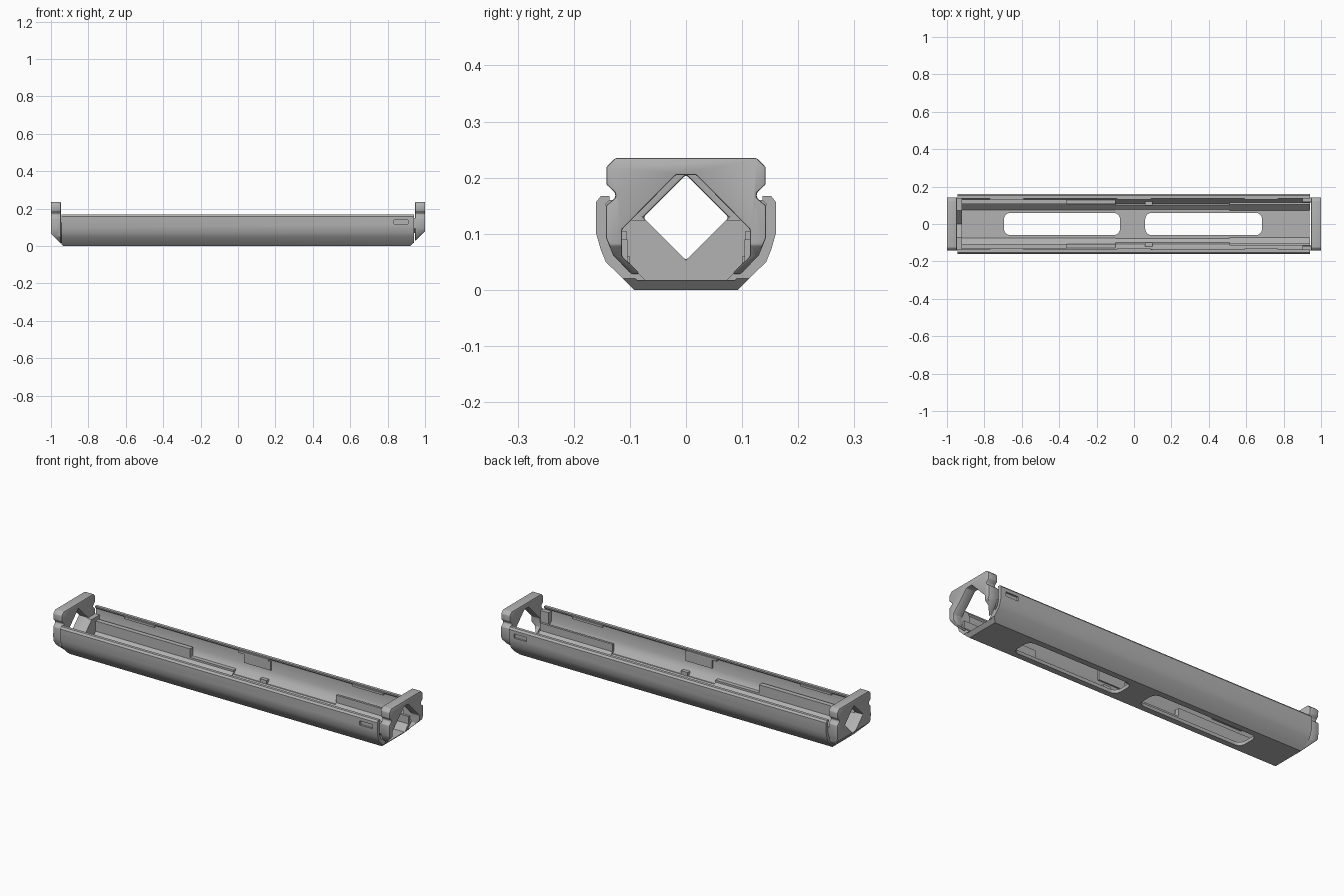
import bpy, bmesh, math

if "Cube" in bpy.data.objects:
    bpy.data.objects.remove(bpy.data.objects["Cube"], do_unlink=True)

grey = bpy.data.materials.new("plain_grey")
grey.use_nodes = True
color = (0.45, 0.45, 0.45, 1)
grey.diffuse_color = color
grey.node_tree.nodes["Principled BSDF"].inputs["Base Color"].default_value = color


def extrude(name, points, shift, place):
    """Prism: place() maps each 2D point to 3D, shift extrudes it."""
    bm = bmesh.new()
    face = bm.faces.new([bm.verts.new(place(a, b)) for a, b in points])
    new = bmesh.ops.extrude_face_region(bm, geom=[face])["geom"]
    bmesh.ops.translate(bm, vec=shift, verts=[v for v in new if isinstance(v, bmesh.types.BMVert)])
    bmesh.ops.recalc_face_normals(bm, faces=bm.faces)
    mesh = bpy.data.meshes.new(name)
    bm.to_mesh(mesh)
    bm.free()
    mesh.materials.append(grey)
    obj = bpy.data.objects.new(name, mesh)
    bpy.context.collection.objects.link(obj)
    return obj


def along_x(name, points, x0, x1):
    return extrude(name, points, (x1 - x0, 0, 0), lambda y, z: (x0, y, z))


def box(name, x0, x1, y0, y1, z0, z1):
    return along_x(name, [(y0, z0), (y1, z0), (y1, z1), (y0, z1)], x0, x1)


def mirrored(half):
    return half + [(-y, z) for y, z in reversed(half)]


def activate(obj):
    bpy.ops.object.select_all(action='DESELECT')
    obj.select_set(True)
    bpy.context.view_layer.objects.active = obj


def cut(obj, *cutters):
    activate(obj)
    for cutter in cutters:
        mod = obj.modifiers.new("cut", 'BOOLEAN')
        mod.operation, mod.solver, mod.object = 'DIFFERENCE', 'EXACT', cutter
        bpy.ops.object.modifier_apply(modifier=mod.name)
        bpy.data.objects.remove(cutter, do_unlink=True)


def soften(obj, width):
    activate(obj)
    mod = obj.modifiers.new("soft_edges", 'BEVEL')
    mod.width, mod.segments, mod.limit_method = width, 2, 'ANGLE'
    mod.angle_limit = math.radians(40)
    bpy.ops.object.modifier_apply(modifier=mod.name)
    bpy.ops.object.shade_smooth_by_angle(angle=math.radians(30))


def end_wedge(side):
    """Cutter giving the sloped underside of an end."""
    start = 0.92 if side > 0 else 0.935
    tri = [(side * start, 0), (side * (start + 0.3), 0.3), (side * (start + 0.3), -0.1),
           (side * (start - 0.1), -0.1)]
    return extrude("wedge", tri, (0, 0.6, 0), lambda x, z: (x, -0.3, z))


def floor_slot(x0, x1, w=0.06, r=0.035):
    pts = []
    for i, (cx, cy) in enumerate([(x1 - r, w - r), (x0 + r, w - r), (x0 + r, r - w), (x1 - r, r - w)]):
        for k in range(7):
            a = math.pi / 2 * (i + k / 6)
            pts.append((cx + r * math.cos(a), cy + r * math.sin(a)))
    return extrude("slot", pts, (0, 0, 0.2), lambda x, y: (x, y, -0.1))


# Trough with curled rims and chamfered floor corners
outer = [(0.092, 0), (0.143, 0.05), (0.152, 0.072), (0.16, 0.1), (0.16, 0.157), (0.152, 0.167)]
inner = [(0.136, 0.167), (0.136, 0.16), (0.143, 0.153), (0.143, 0.094), (0.13, 0.062), (0.085, 0.018)]
body = along_x("trough_body", mirrored(outer + inner)[:], -0.945, 0.94)
cut(body, end_wedge(1), end_wedge(-1), floor_slot(-0.695, -0.075), floor_slot(0.06, 0.685))
for s in (-1, 1):
    cut(body, box("side_slot", 0.835, 0.91, s * 0.15, s * 0.2, 0.117, 0.14))
activate(body)
bpy.ops.object.shade_smooth_by_angle(angle=math.radians(30))

# End plates share a notched, clipped head
head = [(0.143, 0.094), (0.143, 0.15), (0.126, 0.164), (0.126, 0.173),
        (0.142, 0.188), (0.142, 0.219), (0.126, 0.235)]
diamond = [(0, 0.053), (0.076, 0.129), (0, 0.205), (-0.076, 0.129)]

left_plate = along_x("closed_end_plate", mirrored([(0.09, 0.002), (0.135, 0.05)] + head), -1, -0.947)
cut(left_plate, end_wedge(-1), along_x("hole", diamond, -1.2, -0.8))
soften(left_plate, 0.004)

block = along_x("closed_end_block", mirrored([(0.085, 0.015), (0.13, 0.062), (0.14, 0.094), (0.14, 0.125)]),
                -0.95, -0.92)
cut(block, along_x("hole", diamond, -1.2, -0.8))

arch = [(0.018, 0.205), (0.114, 0.108), (0.114, 0.06), (0.07, 0.018), (0.07, -0.1)]
right_plate = along_x("open_end_plate", mirrored([(0.088, 0.018), (0.13, 0.062)] + head), 0.947, 1)
cut(right_plate, end_wedge(1), along_x("opening", mirrored(arch), 0.8, 1.2))
soften(right_plate, 0.003)

# Short tongues joining the open end plate to the trough
for s, side in ((1, "left"), (-1, "right")):
    tongue = along_x(side + "_end_tongue", [(s * 0.116, 0.07), (s * 0.142, 0.094), (s * 0.142, 0.15),
                                            (s * 0.118, 0.15)], 0.9, 0.955)
    # Stepped inner lining along each wall
    for part, x0, x1, top in (("tall", -0.92, -0.36, 0.105), ("low", -0.36, -0.1, 0.06), ("mid", -0.1, 0.51, 0.04)):
        lining = [(s * 0.073, 0.017), (s * 0.106, 0.05), (s * 0.106, top), (s * 0.132, top),
                  (s * 0.132, 0.064), (s * 0.087, 0.017)]
        if top < 0.06:
            lining = [(s * 0.076, 0.017), (s * 0.1, top), (s * 0.108, top), (s * 0.087, 0.017)]
        along_x(f"{side}_{part}_lining", lining, x0, x1)
    # Guide rail near the open end
    along_x(side + "_guide_rail", [(s * 0.072, 0.017), (s * 0.104, 0.05), (s * 0.104, 0.09), (s * 0.116, 0.09),
                                   (s * 0.116, 0.05), (s * 0.087, 0.017)], 0.51, 0.94)
    # Latch pads and rim clips
    box(side + "_wall_pad", -0.06, 0.1, s * 0.135, s * 0.144, 0.1, 0.15)
    box(side + "_pad_stop", 0.06, 0.1, s * 0.1, s * 0.12, 0.03, 0.06)
    for i, x in enumerate((-0.68, 0.0, 0.68)):
        box(f"{side}_rim_clip_{i}", x - 0.09, x + 0.09, s * 0.13, s * 0.146, 0.148, 0.16)
